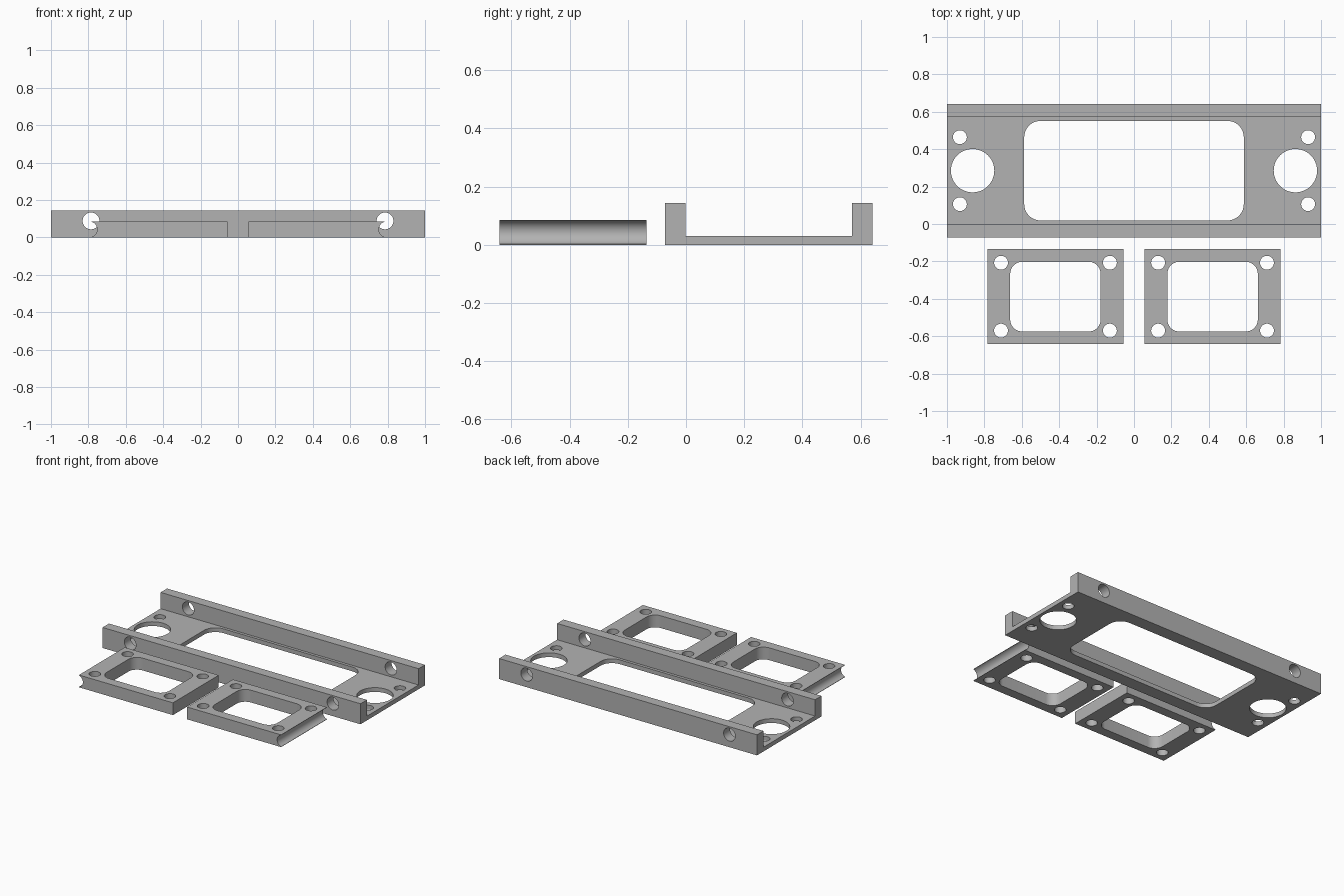
import bpy, bmesh
from math import cos, sin, pi, radians, asin

cube = bpy.data.objects.get("Cube")
if cube:
    bpy.data.objects.remove(cube, do_unlink=True)

grey = bpy.data.materials.new("plain grey")
grey.use_nodes = True
colour = (0.45, 0.45, 0.45, 1)
grey.diffuse_color = colour
grey.node_tree.nodes["Principled BSDF"].inputs["Base Color"].default_value = colour


def prism(bm, points, direction):
    """Extrude a closed outline along a direction."""
    face = bm.faces.new([bm.verts.new(p) for p in points])
    result = bmesh.ops.extrude_face_region(bm, geom=[face])
    verts = [v for v in result["geom"] if isinstance(v, bmesh.types.BMVert)]
    bmesh.ops.translate(bm, vec=direction, verts=verts)


def arc(cx, cy, r, start, end, steps):
    return [(cx + r * cos(start + (end - start) * i / steps),
             cy + r * sin(start + (end - start) * i / steps)) for i in range(steps + 1)]


def circle(cx, cy, r, steps=48):
    return arc(cx, cy, r, 0, 2 * pi, steps)[:-1]


def rounded_rect(x0, x1, y0, y1, r):
    corners = [(x1 - r, y1 - r), (x0 + r, y1 - r), (x0 + r, y0 + r), (x1 - r, y0 + r)]
    return [p for i, (x, y) in enumerate(corners)
            for p in arc(x, y, r, i * pi / 2, (i + 1) * pi / 2, 10)]


def make_object(name, bm):
    bmesh.ops.recalc_face_normals(bm, faces=bm.faces)
    mesh = bpy.data.meshes.new(name)
    bm.to_mesh(mesh)
    bm.free()
    obj = bpy.data.objects.new(name, mesh)
    bpy.context.collection.objects.link(obj)
    mesh.materials.append(grey)
    return obj


def cut(obj, bm):
    """Subtract the cutter solids, apply, and smooth the curved walls."""
    cutter = make_object("cutter", bm)
    cutter.hide_render = True
    mod = obj.modifiers.new("openings", "BOOLEAN")
    mod.operation, mod.solver, mod.object = "DIFFERENCE", "EXACT", cutter
    bpy.ops.object.select_all(action="DESELECT")
    obj.select_set(True)
    bpy.context.view_layer.objects.active = obj
    bpy.ops.object.modifier_apply(modifier=mod.name)
    bpy.data.objects.remove(cutter, do_unlink=True)
    bpy.ops.object.shade_smooth_by_angle(angle=radians(30))


def drill(bm, outline, top):
    prism(bm, [(x, y, -0.1) for x, y in outline], (0, 0, top + 0.1))


# Channel bracket: U-shaped section run along x
mid, half, inner, floor, height = 0.285, 0.357, 0.286, 0.03, 0.144
section = [(-half, 0), (half, 0), (half, height), (inner, height),
           (inner, floor), (-inner, floor), (-inner, height), (-half, height)]
bm = bmesh.new()
prism(bm, [(-1, mid + y, z) for y, z in section], (2, 0, 0))
channel = make_object("channel_bracket", bm)

# Floor window, large and small floor holes, and holes through both walls
bm = bmesh.new()
drill(bm, rounded_rect(-0.587, 0.587, mid - 0.266, mid + 0.266, 0.087), 0.036)
for side in (-1, 1):
    drill(bm, circle(side * 0.863, mid, 0.116), 0.036)
    for offset in (-0.179, 0.179):
        drill(bm, circle(side * 0.931, mid + offset, 0.037), 0.036)
    prism(bm, [(x, -0.2, z) for x, z in circle(side * 0.786, 0.088, 0.045)], (0, 1, 0))
cut(channel, bm)

# Two mirrored frame plates, each with a concave groove along its outer edge
thick, outer, y0, y1 = 0.086, 0.784, -0.642, -0.135
groove_x, groove_r = 0.795, 0.042
tilt = asin((groove_x - outer) / groove_r)
groove = arc(groove_x, thick / 2, groove_r, 1.5 * pi - tilt, 0.5 * pi + tilt, 20)
for side, name in ((-1, "right_frame_plate"), (1, "left_frame_plate")):
    bm = bmesh.new()
    profile = [(0.055, 0), (outer, 0)] + groove + [(outer, thick), (0.055, thick)]
    prism(bm, [(side * x, y0, z) for x, z in profile], (0, y1 - y0, 0))
    plate = make_object(name, bm)

    # Rounded window and four corner holes
    bm = bmesh.new()
    drill(bm, [(side * x, y) for x, y in rounded_rect(0.178, 0.662, -0.575, -0.202, 0.065)], 0.2)
    for x in (0.129, 0.711):
        for y in (-0.57, -0.207):
            drill(bm, circle(side * x, y, 0.037), 0.2)
    cut(plate, bm)
